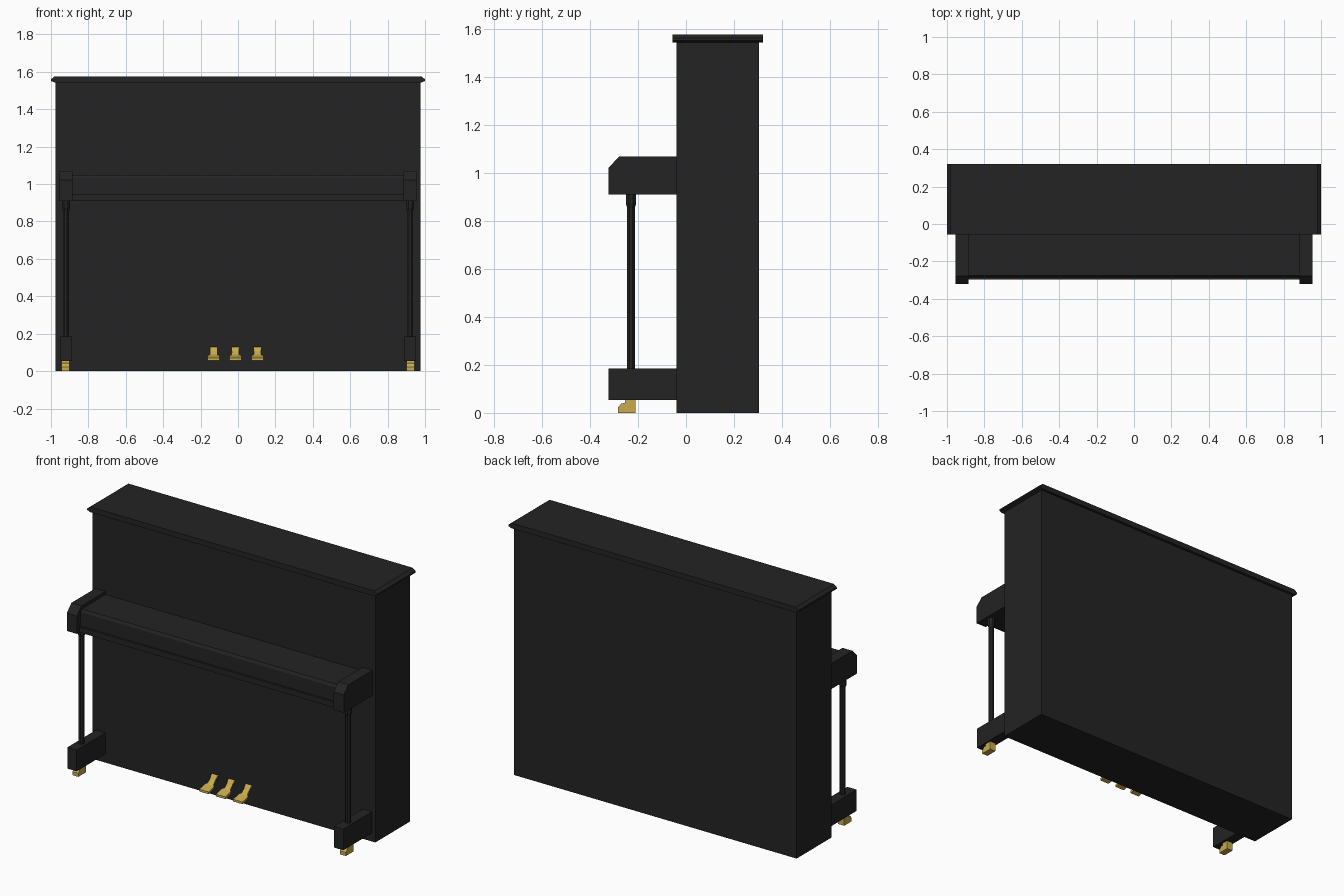
import bpy, bmesh, math
from mathutils import Vector

if "Cube" in bpy.data.objects:
    bpy.data.objects.remove(bpy.data.objects["Cube"])


def material(name, rgb):
    m = bpy.data.materials.new(name)
    m.diffuse_color = (*rgb, 1)
    m.use_nodes = True
    m.node_tree.nodes["Principled BSDF"].inputs["Base Color"].default_value = m.diffuse_color
    return m


BLACK = material("black_lacquer", (0.017, 0.017, 0.017))
BRASS = material("brass", (0.58, 0.41, 0.075))


def finish(name, bm, mat):
    bmesh.ops.recalc_face_normals(bm, faces=bm.faces)
    me = bpy.data.meshes.new(name)
    bm.to_mesh(me)
    bm.free()
    me.materials.append(mat)
    ob = bpy.data.objects.new(name, me)
    bpy.context.collection.objects.link(ob)
    return ob


def loft(name, rings, mat):
    """Skin a list of equal-length point rings and cap both ends."""
    bm = bmesh.new()
    vs = [[bm.verts.new(p) for p in r] for r in rings]
    n = len(rings[0])
    for a, b in zip(vs, vs[1:]):
        for i in range(n):
            bm.faces.new((a[i], a[(i + 1) % n], b[(i + 1) % n], b[i]))
    bm.faces.new(vs[0])
    bm.faces.new(vs[-1])
    return finish(name, bm, mat)


def extrude_x(name, yz, x0, x1, mat):
    return loft(name, [[(x, y, z) for y, z in yz] for x in (x0, x1)], mat)


def rect(y0, y1, z0, z1):
    return [(y0, z0), (y1, z0), (y1, z1), (y0, z1)]


# Cabinet
extrude_x("cabinet", rect(-0.04, 0.303, 0, 1.545), -0.975, 0.975, BLACK)

# Lid with bevelled ends
lid = [(-0.98, 1.543), (0.98, 1.543), (1, 1.551), (1, 1.56),
       (0.98, 1.576), (-0.98, 1.576), (-1, 1.56), (-1, 1.551)]
loft("lid", [[(x, y, z) for x, z in lid] for y in (-0.057, 0.321)], BLACK)

# Key bed and closed key cover
extrude_x("key_bed", rect(-0.297, -0.03, 0.91, 0.945), -0.89, 0.89, BLACK)
extrude_x("key_cover", [(-0.285, 0.94), (-0.03, 0.94), (-0.03, 1.048),
                        (-0.275, 1.048), (-0.285, 1.032)], -0.89, 0.89, BLACK)

# Arms, legs, feet and casters on both sides
for side, s in (("left", -1), ("right", 1)):
    extrude_x(side + "_arm", [(-0.322, 0.91), (-0.03, 0.91), (-0.03, 1.068),
                              (-0.277, 1.068), (-0.322, 1.022)],
              s * 0.885, s * 0.955, BLACK)
    extrude_x(side + "_foot", rect(-0.322, -0.03, 0.053, 0.185),
              s * 0.887, s * 0.952, BLACK)
    rings = []
    for r, z in ((0.0175, 0.18), (0.0175, 0.855), (0.0235, 0.872), (0.0235, 0.915)):
        rings.append([(s * 0.92 + r * math.cos(a), -0.229 + r * math.sin(a), z)
                      for a in (math.tau * (i + 0.5) / 8 for i in range(8))])
    loft(side + "_leg", rings, BLACK)
    extrude_x(side + "_caster", [(-0.284, 0), (-0.211, 0), (-0.211, 0.055),
                                 (-0.252, 0.055), (-0.255, 0.042), (-0.27, 0.038),
                                 (-0.284, 0.022)],
              s * 0.902, s * 0.943, BRASS)

# Pedals: wide toe plate narrowing to a rising stem (y, z top, half width)
stations = [(-0.15, 0.07, 0.032), (-0.095, 0.083, 0.032), (-0.085, 0.088, 0.02),
            (-0.065, 0.105, 0.019), (-0.05, 0.125, 0.021), (-0.03, 0.132, 0.021)]
for name, cx in (("left", -0.13), ("middle", -0.014), ("right", 0.104)):
    loft(name + "_pedal",
         [[(cx - w, y, z - 0.014), (cx + w, y, z - 0.014), (cx + w, y, z), (cx - w, y, z)]
          for y, z, w in stations], BRASS)
